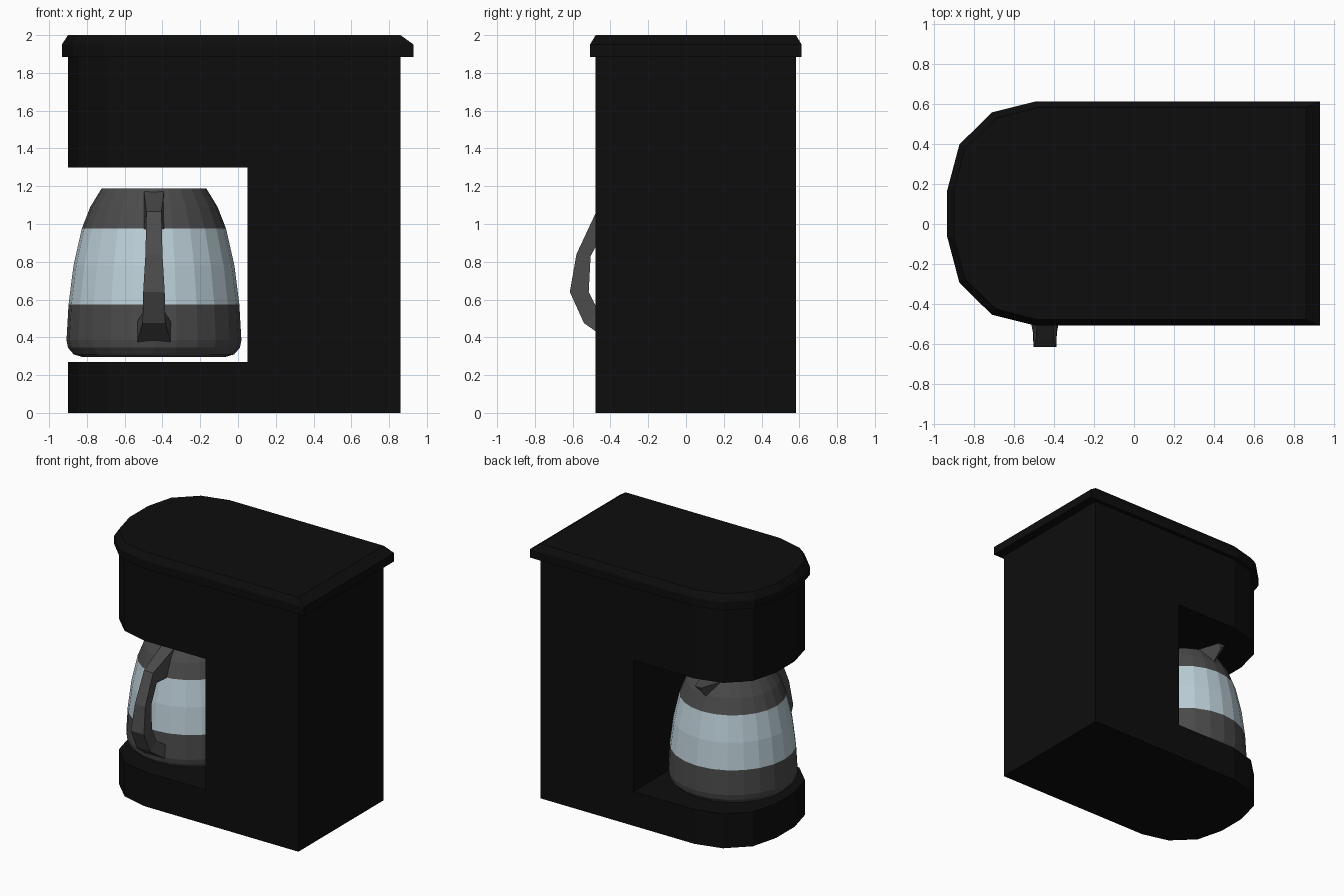
import bpy, bmesh, math

if "Cube" in bpy.data.objects:
    bpy.data.objects.remove(bpy.data.objects["Cube"])

CX, CY = -0.445, 0.052      # carafe axis
SEG = 24


def material(name, rgb):
    m = bpy.data.materials.new(name)
    m.diffuse_color = (*rgb, 1)
    m.use_nodes = True
    m.node_tree.nodes["Principled BSDF"].inputs["Base Color"].default_value = m.diffuse_color
    return m


BLACK = material("black_plastic", (0.004, 0.004, 0.004))
GREY = material("dark_grey_plastic", (0.07, 0.07, 0.07))
GLASS = material("pale_glass", (0.5, 0.62, 0.68))


def loft(name, rings, mat, cap_start=True, cap_end=True):
    """Skin a list of equal-length closed rings."""
    bm = bmesh.new()
    rows = [[bm.verts.new(p) for p in ring] for ring in rings]
    n = len(rows[0])
    for a, b in zip(rows, rows[1:]):
        for i in range(n):
            j = (i + 1) % n
            bm.faces.new((a[i], a[j], b[j], b[i]))
    if cap_start:
        bm.faces.new(rows[0][::-1])
    if cap_end:
        bm.faces.new(rows[-1])
    bmesh.ops.recalc_face_normals(bm, faces=bm.faces)
    me = bpy.data.meshes.new(name)
    bm.to_mesh(me)
    bm.free()
    me.materials.append(mat)
    ob = bpy.data.objects.new(name, me)
    bpy.context.collection.objects.link(ob)
    return ob


def outline(half, z):
    """D-shaped plan: half profile (x, distance from centre line), mirrored in y."""
    back = [(x, CY + d, z) for x, d in half]
    return back + [(x, CY - d, z) for x, d in reversed(half)]


def lathe(name, profile, mat, **caps):
    rings = [[(CX + r * math.cos(2 * math.pi * i / SEG),
               CY + r * math.sin(2 * math.pi * i / SEG), z) for i in range(SEG)]
             for r, z in profile]
    return loft(name, rings, mat, **caps)


# Machine body: rounded-end prism with the carafe bay cut out
body_plan = [(0.86, 0.53), (-0.48, 0.53), (-0.69, 0.475), (-0.845, 0.325), (-0.90, 0.115)]
body = loft("body", [outline(body_plan, 0), outline(body_plan, 1.9)], BLACK)
bay = [(0.05, 0.9), (-1.2, 0.9)]
cutter = loft("bay_cutter", [outline(bay, 0.27), outline(bay, 1.30)], BLACK)
cutter.hide_render = True
mod = body.modifiers.new("bay", "BOOLEAN")
mod.operation, mod.object, mod.solver = "DIFFERENCE", cutter, "EXACT"
bpy.context.view_layer.objects.active = body
bpy.ops.object.modifier_apply(modifier=mod.name)
bpy.data.objects.remove(cutter)

# Overhanging lid with chamfered top edge
lid_plan = [(0.93, 0.56), (-0.49, 0.56), (-0.71, 0.505), (-0.872, 0.345), (-0.933, 0.115)]
loft("lid", [outline(lid_plan, 1.885), outline(lid_plan, 1.95), outline(body_plan, 2.0)], BLACK)

# Carafe: base band, glass band, collar
lathe("carafe_base", [(0.375, 0.295), (0.425, 0.31), (0.455, 0.345), (0.463, 0.385),
                      (0.452, 0.575)], GREY, cap_end=False)
lathe("carafe_glass", [(0.452, 0.575), (0.426, 0.78), (0.382, 0.975)], GLASS,
      cap_start=False, cap_end=False)
lathe("carafe_collar", [(0.382, 0.975), (0.337, 1.09), (0.278, 1.187)], GREY, cap_start=False)

# Handle: outer (y, z), inner (y, z), half width
sections = [((-0.20, 1.185), (-0.30, 0.975), 0.055),
            ((-0.475, 1.065), (-0.43, 0.97), 0.04),
            ((-0.58, 0.84), (-0.505, 0.83), 0.045),
            ((-0.615, 0.64), (-0.515, 0.64), 0.057),
            ((-0.54, 0.475), (-0.46, 0.53), 0.06),
            ((-0.39, 0.37), (-0.39, 0.48), 0.09)]
loft("carafe_handle", [[(CX - w, *o), (CX + w, *o), (CX + w, *i), (CX - w, *i)]
                       for o, i, w in sections], GREY)

# Pouring spout opposite the handle
loft("carafe_spout", [[(CX - 0.09, 0.30, 1.187), (CX + 0.09, 0.30, 1.187), (CX, 0.36, 1.05)],
                      [(CX - 0.03, 0.487, 1.187), (CX + 0.03, 0.487, 1.187), (CX, 0.475, 1.16)]],
     GREY)
